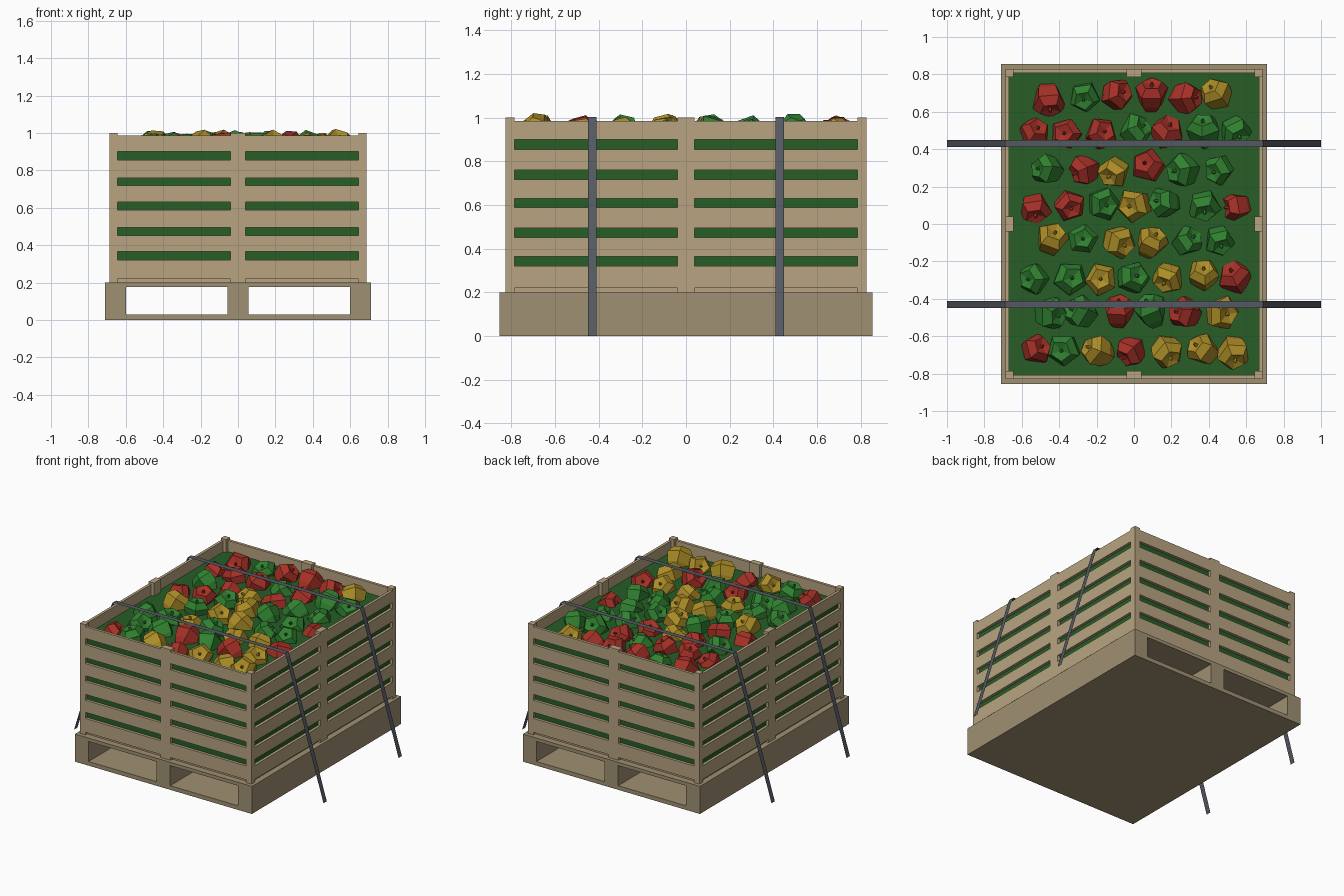
import bpy, bmesh, random
from math import cos, sin, pi

if "Cube" in bpy.data.objects:
    bpy.data.objects.remove(bpy.data.objects["Cube"])

random.seed(4)


def material(name, rgb):
    m = bpy.data.materials.new(name)
    m.diffuse_color = (*rgb, 1)
    m.use_nodes = True
    m.node_tree.nodes["Principled BSDF"].inputs["Base Color"].default_value = m.diffuse_color
    return m


CRATE = material("crate_wood", (0.48, 0.37, 0.22))
PALLET = material("pallet_wood", (0.35, 0.28, 0.17))
LEAF = material("filling_green", (0.02, 0.11, 0.02))
STRAP = material("strap_grey", (0.09, 0.10, 0.12))
FRUIT = {"R": material("red", (0.38, 0.03, 0.02)),
         "G": material("green", (0.03, 0.22, 0.03)),
         "Y": material("yellow", (0.42, 0.27, 0.02))}


def finish(bm, name, mat):
    bmesh.ops.recalc_face_normals(bm, faces=bm.faces[:])
    me = bpy.data.meshes.new(name)
    bm.to_mesh(me)
    bm.free()
    me.materials.append(mat)
    return me


def link(name, me):
    ob = bpy.data.objects.new(name, me)
    bpy.context.collection.objects.link(ob)
    return ob


def boxes(name, mat, spans):
    """One object made of boxes given as (x0, x1, y0, y1, z0, z1)."""
    bm = bmesh.new()
    for x0, x1, y0, y1, z0, z1 in spans:
        vs = bmesh.ops.create_cube(bm, size=1)["verts"]
        bmesh.ops.scale(bm, vec=(x1 - x0, y1 - y0, z1 - z0), verts=vs)
        bmesh.ops.translate(bm, vec=((x0 + x1) / 2, (y0 + y1) / 2, (z0 + z1) / 2), verts=vs)
    return link(name, finish(bm, name, mat))


# Pallet: base plate, three runners, deck
boxes("pallet", PALLET,
      [(-.71, .71, -.855, .855, 0, .03), (-.71, .71, -.855, .855, .175, .2)] +
      [(a, b, -.855, .855, .03, .175) for a, b in ((-.71, -.6), (-.055, .055), (.6, .71))])

# Crate dimensions
X, Y = .688, .828
T = .02
boxes("crate_floor", CRATE, [(-X + T, X - T, -Y + T, Y - T, .2, .222)])
boxes("green_filling", LEAF, [(-X + T, X - T, -Y + T, Y - T, .222, .905)])

# Corner and middle posts
posts = []
for sx in (-1, 1):
    for sy in (-1, 1):
        xs, ys = sorted((sx * X, sx * (X - .043))), sorted((sy * Y, sy * (Y - .043)))
        posts.append((*xs, *ys, .2, 1.0))
for s in (-1, 1):
    posts.append((-.04, .04, *sorted((s * Y, s * (Y - .043))), .2, 1.0))
    posts.append((*sorted((s * X, s * (X - .043))), -.04, .04, .2, 1.0))
boxes("crate_posts", CRATE, posts)

# Wall slats, each span between posts
slats = []
for z0, z1 in ((.22, .32), (.365, .452), (.495, .588), (.63, .718), (.76, .855), (.9, .985)):
    for s in (-1, 1):
        for h in (-1, 1):
            slats.append((*sorted((h * .04, h * (X - .043))), *sorted((s * Y, s * (Y - T))), z0, z1))
            slats.append((*sorted((s * X, s * (X - T))), *sorted((h * .04, h * (Y - .043))), z0, z1))
boxes("crate_slats", CRATE, slats)

# Two flat straps over the rim and down to the ground
for label, y in (("front", -.43), ("back", .43)):
    bm = bmesh.new()
    path = [(-1, 0), (-.702, .98), (-.69, 1.003), (.69, 1.003), (.702, .98), (1, 0)]
    rows = [[bm.verts.new((x, y + d, z)) for d in (-.019, .019)] for x, z in path]
    for a, b in zip(rows, rows[1:]):
        bm.faces.new((a[0], a[1], b[1], b[0]))
    link(label + "_strap", finish(bm, label + "_strap", STRAP))


def pepper_mesh(name, mat):
    """Faceted five-sided pepper with a dimple and small stem."""
    bm = bmesh.new()
    n, rings = 5, []
    for r, z in ((.045, -.085), (.08, -.035), (.096, .035), (.06, .08), (.012, .066), (.006, .088)):
        rings.append([bm.verts.new((r * cos(2 * pi * i / n), r * sin(2 * pi * i / n), z))
                      for i in range(n)])
    for a, b in zip(rings, rings[1:]):
        for i in range(n):
            j = (i + 1) % n
            bm.faces.new((a[i], a[j], b[j], b[i]))
    bm.faces.new(rings[0])
    bm.faces.new(rings[-1])
    return finish(bm, name, mat)


# Peppers in eight staggered rows
meshes = {k: pepper_mesh("pepper_" + m.name, m) for k, m in FRUIT.items()}
layout = ["RGRRRY", "RRRGRGG", "GRYRGG", "RRGYGGR", "YGYYGG", "GGYGYYR", "GGRGRY", "RGYRYYY"]
for r, row in enumerate(layout):
    for c, key in enumerate(row):
        ob = link("pepper", meshes[key])
        ob.location = ((c - (len(row) - 1) / 2) * .18 + random.uniform(-.015, .015),
                       .68 - r * .193 + random.uniform(-.012, .012),
                       random.uniform(.885, .925))
        ob.rotation_euler = (random.uniform(-.9, .9), random.uniform(-.9, .9),
                             random.uniform(0, 2 * pi))
        s = random.uniform(.9, 1.02)
        ob.scale = (s, s * .95, s)
